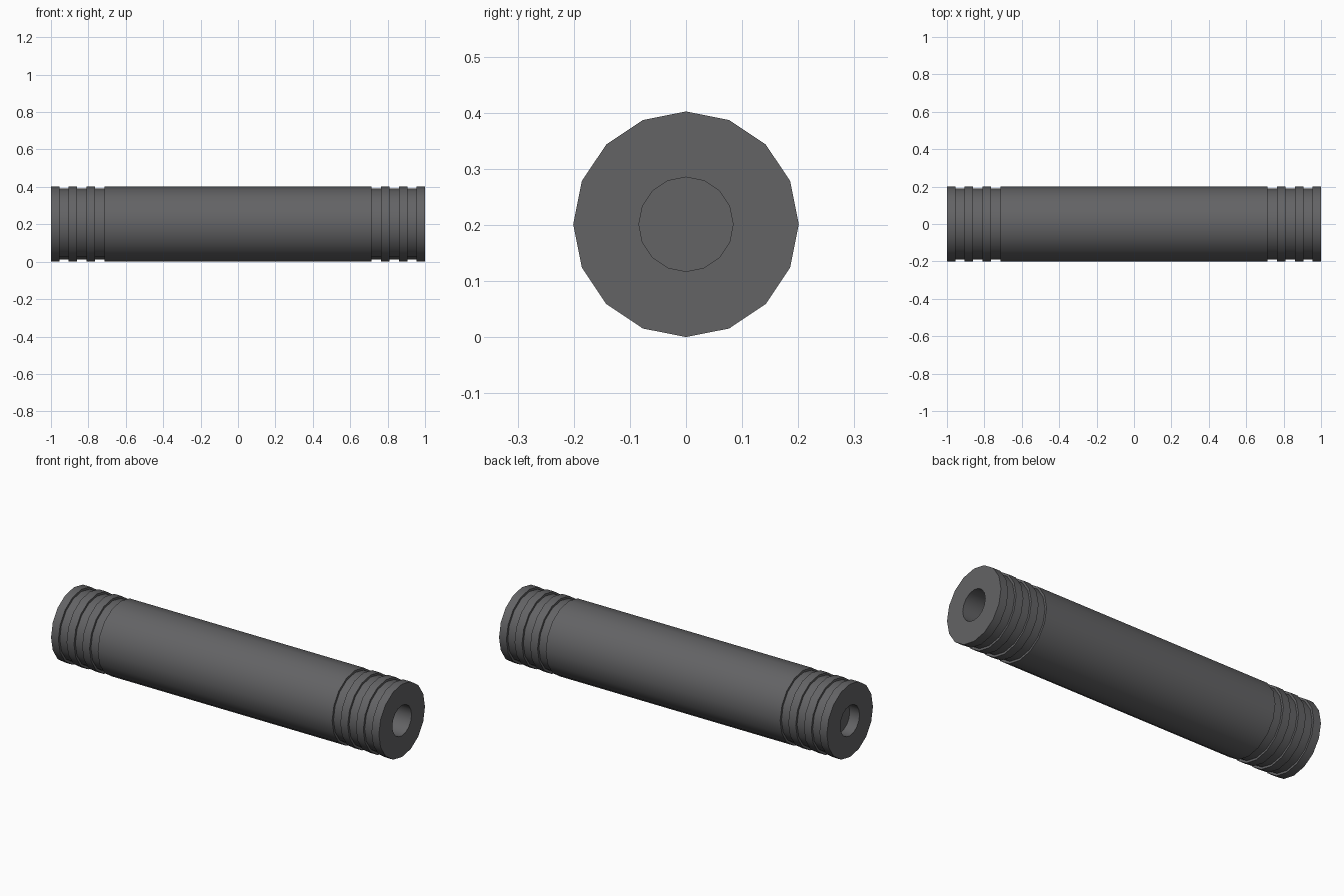
import bpy, bmesh
from math import pi, sin, cos

cube = bpy.data.objects.get("Cube")
if cube:
    bpy.data.objects.remove(cube, do_unlink=True)

SIDES = 16
R_OUT, R_GROOVE, R_BORE = 0.201, 0.189, 0.084
AXIS_Z = R_OUT

metal = bpy.data.materials.new("dark grey metal")
metal.use_nodes = True
colour = (0.125, 0.125, 0.13, 1)
metal.diffuse_color = colour
metal.node_tree.nodes["Principled BSDF"].inputs["Base Color"].default_value = colour


def ring(bm, x, r):
    """Ring of vertices around the long axis, with a vertex at the top."""
    return [bm.verts.new((x, r * sin(2 * pi * i / SIDES),
                          AXIS_Z + r * cos(2 * pi * i / SIDES)))
            for i in range(SIDES)]


def finish(bm, name):
    mesh = bpy.data.meshes.new(name)
    bm.to_mesh(mesh)
    bm.free()
    mesh.materials.append(metal)
    obj = bpy.data.objects.new(name, mesh)
    bpy.context.collection.objects.link(obj)
    return obj


# Grooved tube: closed profile revolved around x
grooves = [(0.715, 0.765), (0.81, 0.86), (0.905, 0.955)]
half = []
for a, b in grooves:
    half += [(a, R_OUT), (a, R_GROOVE), (b, R_GROOVE), (b, R_OUT)]
half += [(1.0, R_OUT), (1.0, R_BORE)]
profile = half + [(-x, r) for x, r in reversed(half)]

bm = bmesh.new()
rings = [ring(bm, x, r) for x, r in profile]
for k, a in enumerate(rings):
    b = rings[(k + 1) % len(rings)]
    for i in range(SIDES):
        j = (i + 1) % SIDES
        bm.faces.new((a[i], a[j], b[j], b[i]))
bmesh.ops.recalc_face_normals(bm, faces=bm.faces)
tube = finish(bm, "grooved_tube")

bpy.ops.object.select_all(action='DESELECT')
tube.select_set(True)
bpy.context.view_layer.objects.active = tube
bpy.ops.object.shade_smooth_by_angle(angle=pi / 6)

# Bore floor: closes the bore just inside one end
bm = bmesh.new()
floor = bm.faces.new(ring(bm, -0.94, R_BORE))
floor.normal_update()
if floor.normal.x < 0:
    floor.normal_flip()
finish(bm, "bore_floor")
